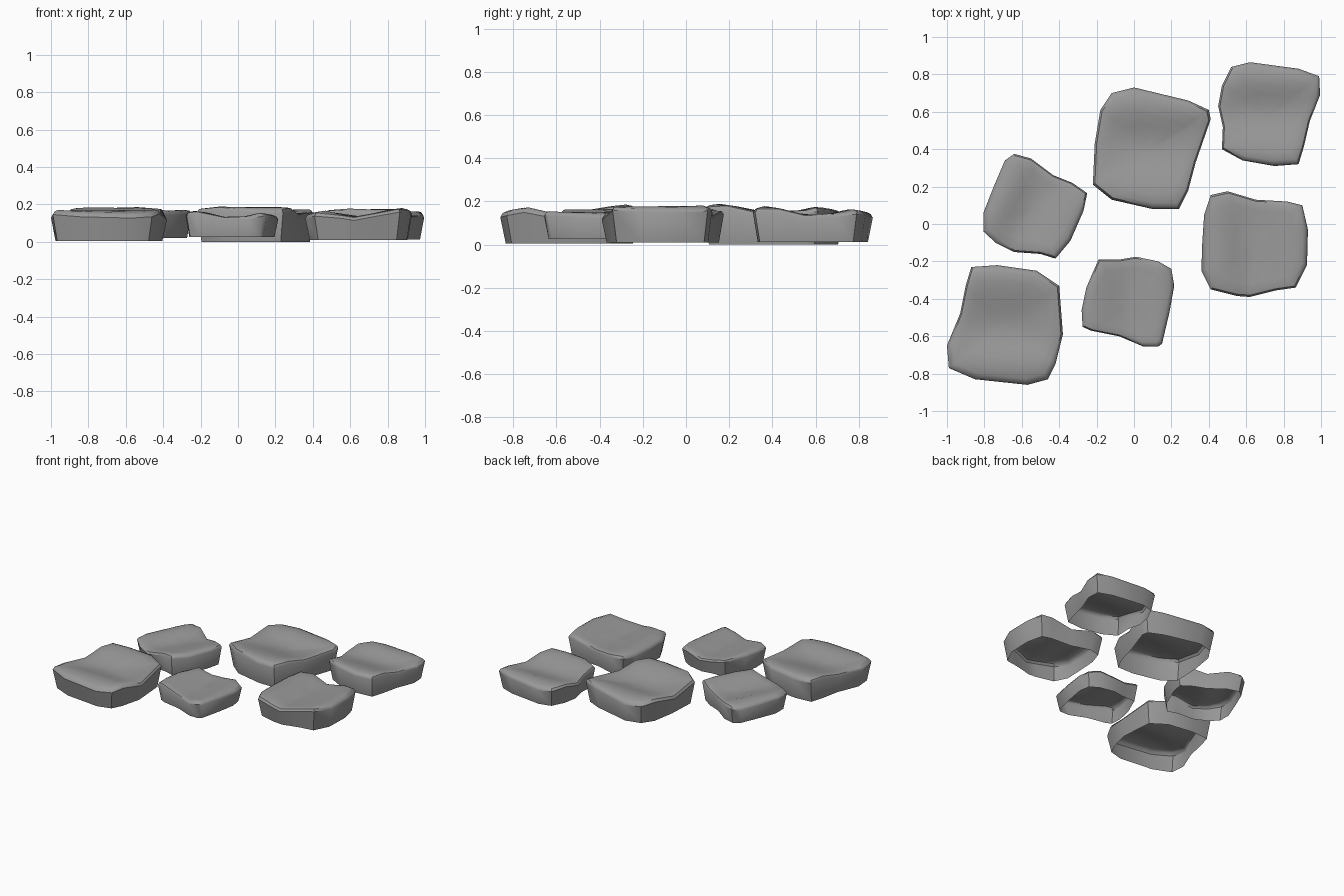
import bpy, bmesh, math
from mathutils import Vector

if "Cube" in bpy.data.objects:
    bpy.data.objects.remove(bpy.data.objects["Cube"])

stone_mat = bpy.data.materials.new("stone grey")
stone_mat.diffuse_color = (0.32, 0.32, 0.32, 1)
stone_mat.use_nodes = True
stone_mat.node_tree.nodes["Principled BSDF"].inputs["Base Color"].default_value = stone_mat.diffuse_color

# wavy top height along the stone: high end, hollow, ridge, low lip
WAVE = [(-1, .176), (-.8, .19), (-.5, .176), (-.15, .145), (.1, .138),
        (.35, .152), (.6, .176), (.8, .166), (1, .15)]
# rings: (size, drop below the wave)
RINGS = [(1.0, .022), (.965, .005), (.9, 0), (.75, .001), (.58, .002), (.4, .002), (.2, .002)]


def wave(v):
    v = max(-1, min(1, v))
    for (a, h0), (b, h1) in zip(WAVE, WAVE[1:]):
        if v <= b:
            t = (v - a) / (b - a)
            return h0 + (h1 - h0) * t
    return WAVE[-1][1]


def stone(name, turn, scale, outline):
    """Hollow stepping stone: tapered side wall, rounded rim, wavy top, open below."""
    pts = [Vector(p) for p in outline]
    xs, ys = [p.x for p in pts], [p.y for p in pts]
    c = Vector(((min(xs) + max(xs)) / 2, (min(ys) + max(ys)) / 2))
    a = math.radians(turn)
    d = Vector((-math.sin(a), math.cos(a)))
    half = max(abs((p - c).dot(d)) for p in pts)

    def height(p, drop):
        return .095 + scale * (wave((p - c).dot(d) / half) - drop - .095)

    bm = bmesh.new()
    base = .095 * (1 - scale)
    rings = [[bm.verts.new((*(c + (p - c) * .92), base)) for p in pts]]
    for s, drop in RINGS:
        ring = []
        for p in pts:
            q = c + (p - c) * s
            ring.append(bm.verts.new((*q, height(q, drop))))
        rings.append(ring)
    n = len(pts)
    for lo, hi in zip(rings, rings[1:]):
        for i in range(n):
            j = (i + 1) % n
            bm.faces.new((lo[i], lo[j], hi[j], hi[i]))
    mid = bm.verts.new((*c, height(c, .002)))
    for i in range(n):
        bm.faces.new((rings[-1][i], rings[-1][(i + 1) % n], mid))
    # outlines run clockwise, so turn the faces outward
    bmesh.ops.reverse_faces(bm, faces=bm.faces[:])
    me = bpy.data.meshes.new(name)
    bm.to_mesh(me)
    bm.free()
    me.materials.append(stone_mat)
    ob = bpy.data.objects.new(name, me)
    bpy.context.collection.objects.link(ob)
    bpy.ops.object.select_all(action='DESELECT')
    ob.select_set(True)
    bpy.context.view_layer.objects.active = ob
    bpy.ops.object.shade_smooth_by_angle(angle=math.radians(40))


stone("stone_back_middle", 0, 1.0, [
    (0, .73), (.29, .66), (.40, .61), (.41, .56), (.33, .33), (.29, .18), (.24, .08),
    (.10, .08), (-.12, .13), (-.22, .21), (-.21, .43), (-.18, .61), (-.12, .70)])
stone("stone_back_right", 0, .87, [
    (.62, .865), (.88, .83), (.99, .79), (.995, .69), (.94, .55), (.91, .42), (.88, .32),
    (.75, .31), (.58, .34), (.47, .40), (.475, .52), (.45, .63), (.47, .74), (.52, .84)])
stone("stone_left", 62, .8, [
    (-.64, .375), (-.55, .35), (-.43, .26), (-.33, .22), (-.25, .165), (-.27, .07), (-.34, -.09),
    (-.42, -.185), (-.50, -.16), (-.64, -.15), (-.74, -.10), (-.805, -.04), (-.805, .06), (-.75, .20), (-.69, .34)])
stone("stone_front_middle", -90, .74, [
    (-.19, -.19), (-.08, -.19), (.01, -.175), (.13, -.20), (.20, -.24), (.215, -.33), (.19, -.47), (.15, -.64),
    (.13, -.655), (.05, -.655), (-.08, -.60), (-.23, -.57), (-.275, -.55), (-.28, -.46), (-.255, -.34)])
stone("stone_right", 90, .9, [
    (.41, .155), (.50, .175), (.65, .13), (.82, .12), (.90, .10), (.93, -.03), (.925, -.22), (.865, -.34),
    (.76, -.355), (.62, -.39), (.55, -.385), (.41, -.35), (.36, -.25), (.365, -.10), (.375, .05)])
stone("stone_front_left", 180, .96, [
    (-.73, -.22), (-.52, -.25), (-.40, -.33), (-.38, -.59), (-.42, -.75), (-.46, -.83), (-.57, -.86),
    (-.85, -.83), (-.99, -.77), (-1, -.65), (-.93, -.48), (-.90, -.33), (-.87, -.23)])
